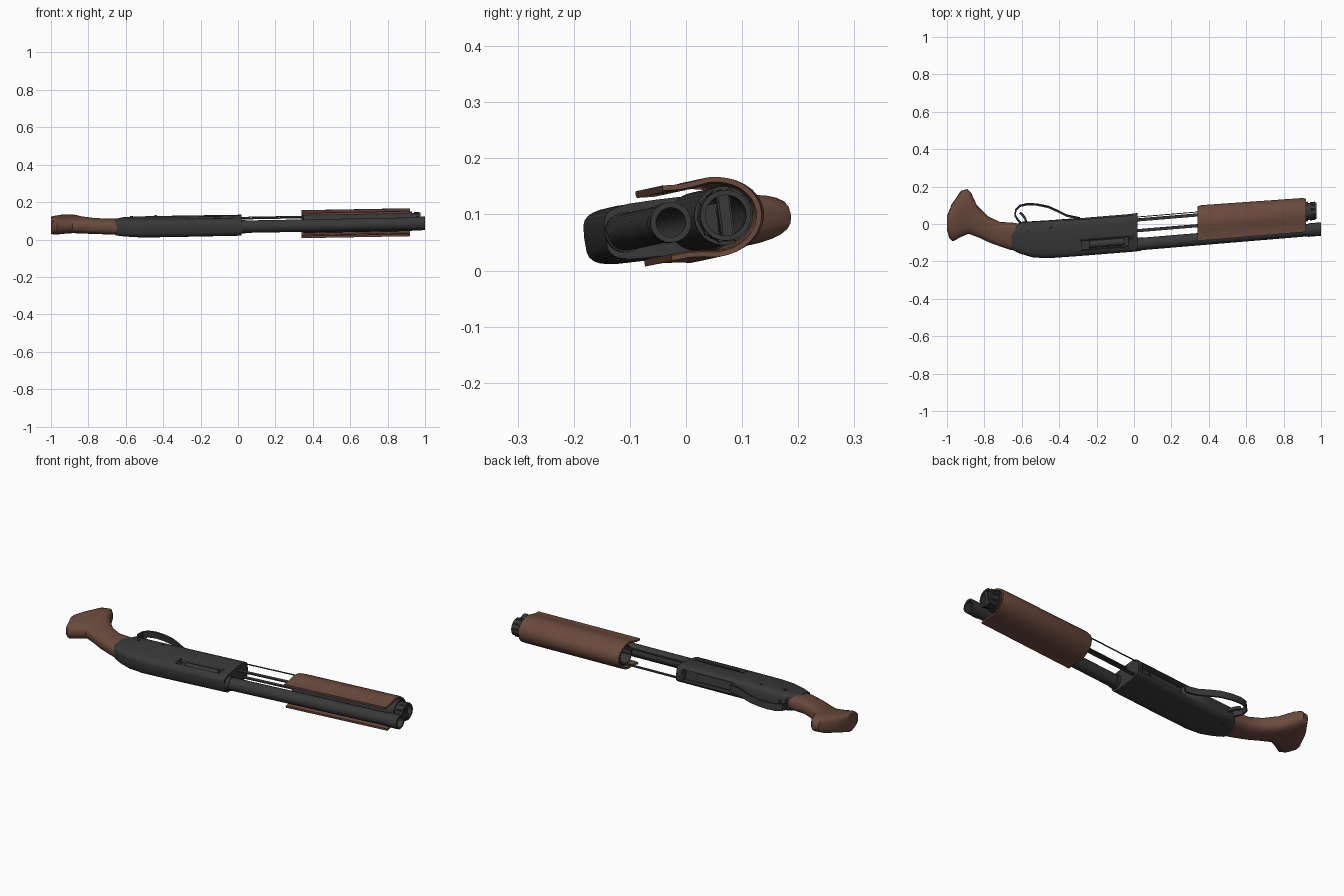
import bpy, bmesh, math
from mathutils import Matrix, Vector

cube = bpy.data.objects.get("Cube")
if cube:
    bpy.data.objects.remove(cube, do_unlink=True)


def material(name, rgb):
    m = bpy.data.materials.new(name)
    m.use_nodes = True
    m.diffuse_color = (*rgb, 1)
    bsdf = m.node_tree.nodes["Principled BSDF"]
    bsdf.inputs["Base Color"].default_value = (*rgb, 1)
    bsdf.inputs["Roughness"].default_value = 0.7
    return m


WOOD = material("brown wood", (0.145, 0.068, 0.047))
METAL = material("dark steel", (0.04, 0.04, 0.04))

# Parts are built lying straight: x along the barrel, y from barrel to trigger, z sideways.
# POSE tilts and rolls the whole thing into place.
SLOPE, RISE, ROLL, BASE_Y, BASE_Z = 0.083, 0.018, 0.13, -0.11, 0.068
POSE = Matrix(((1, 0, 0, 0), (SLOPE, 1, -ROLL, BASE_Y), (RISE, ROLL, 1, BASE_Z), (0, 0, 0, 1)))


def local(x, y):
    """Posed plan position to straight position."""
    return Vector((x, y - BASE_Y - SLOPE * x, 0))


def finish(name, bm, mat, posed=True):
    bmesh.ops.recalc_face_normals(bm, faces=bm.faces)
    me = bpy.data.meshes.new(name)
    bm.to_mesh(me)
    bm.free()
    if posed:
        me.transform(POSE)
    me.materials.append(mat)
    ob = bpy.data.objects.new(name, me)
    bpy.context.collection.objects.link(ob)
    bpy.ops.object.select_all(action='DESELECT')
    ob.select_set(True)
    bpy.context.view_layer.objects.active = ob
    bpy.ops.object.shade_smooth_by_angle(angle=math.radians(35))
    return ob


def loft(name, rings, mat, closed=False):
    """Skin a list of equal rings; cap the ends, or join last to first if closed."""
    bm = bmesh.new()
    vs = [[bm.verts.new(p) for p in r] for r in rings]
    n = len(vs[0])
    pairs = list(zip(vs, vs[1:]))
    if closed:
        pairs.append((vs[-1], vs[0]))
    for a, b in pairs:
        for i in range(n):
            j = (i + 1) % n
            bm.faces.new((a[i], a[j], b[j], b[i]))
    if not closed:
        bm.faces.new(vs[0])
        bm.faces.new(vs[-1])
    return finish(name, bm, mat)


def oval(a, b, half, power, n=28):
    """Rounded section spanning edge points a and b, with a sideways half width."""
    mid, arm = (a + b) / 2, (a - b) / 2
    ring = []
    for i in range(n):
        t = 2 * math.pi * i / n
        c, s = math.cos(t), math.sin(t)
        c, s = (math.copysign(abs(k) ** (2 / power), k) for k in (c, s))
        ring.append(mid + arm * c + Vector((0, 0, half * s)))
    return ring


def circle(x, y, r, n=28, z=0):
    return [Vector((x, y + r * math.cos(2 * math.pi * i / n), z + r * math.sin(2 * math.pi * i / n)))
            for i in range(n)]


def pipe(name, x0, x1, y, outer, inner, mat):
    rings = [circle(x, y, r) for x, r in ((x0, inner), (x0, outer), (x1, outer), (x1, inner))]
    return loft(name, rings, mat, closed=True)


def box(name, lo, hi, mat, bevel=0.0):
    bm = bmesh.new()
    bmesh.ops.create_cube(bm, size=1)
    for v in bm.verts:
        v.co = [l + (h - l) * (c + 0.5) for l, h, c in zip(lo, hi, v.co)]
    if bevel:
        bmesh.ops.bevel(bm, geom=bm.edges[:], offset=bevel, segments=2, affect='EDGES')
    return finish(name, bm, mat)


def cut(ob, cutter):
    mod = ob.modifiers.new("cut", 'BOOLEAN')
    mod.operation, mod.object, mod.solver = 'DIFFERENCE', cutter, 'EXACT'
    cutter.hide_render = True
    bpy.context.view_layer.objects.active = ob
    bpy.ops.object.modifier_apply(modifier=mod.name)
    bpy.data.objects.remove(cutter, do_unlink=True)


# Stock: sections given by trigger-side and top-side edge points, then half width
stock = [((-.60, .0), (-.61, -.14), .040), ((-.66, .008), (-.66, -.138), .040),
         ((-.715, .01), (-.70, -.125), .040), ((-.78, .04), (-.77, -.10), .041),
         ((-.84, .10), (-.83, -.072), .043), ((-.87, .165), (-.885, -.052), .045),
         ((-.89, .187), (-.93, -.072), .046), ((-.925, .178), (-.968, -.093), .047),
         ((-.975, .105), (-.988, -.075), .047), ((-1, .04), (-1, -.03), .046)]
loft("stock", [oval(local(*a), local(*b), w, 2.7) for a, b, w in stock], WOOD)

# Receiver: squared section with a rounded, sloping tail
body = [(.02, -.036, .165, .050), (-.30, -.035, .165, .051), (-.46, -.033, .166, .051),
        (-.54, -.022, .168, .050), (-.61, .004, .170, .047), (-.655, .03, .13, .042)]
receiver = loft("receiver", [oval(Vector((x, lo, 0)), Vector((x, hi, 0)), w, 4)
                             for x, lo, hi, w in body], METAL)
cut(receiver, box("port_cutter", (-.28, -.002, .022), (-.03, .05, .1), METAL))
cut(receiver, box("loading_cutter", (-.30, .125, -.03), (-.01, .2, .03), METAL))
loft("bolt", [circle(x, .024, .019, 16, .026) for x in (-.24, -.05)], METAL)
box("shell_lifter", (-.29, .13, -.022), (-.08, .14, .022), METAL, .003)
for i, (x, y) in enumerate(((-.57, .12), (-.44, .13))):
    bm = bmesh.new()
    bmesh.ops.create_cone(bm, cap_ends=True, segments=12, radius1=.008, radius2=.008, depth=.104,
                          matrix=Matrix.Translation((x, y, 0)))
    finish("cross_pin_%d" % (i + 1), bm, METAL)

# Barrel with a slightly thicker muzzle
pipe("barrel", -.02, .95, 0, .033, .026, METAL)
pipe("muzzle_ring", .93, 1.0, 0, .036, .026, METAL)
pipe("barrel_collar", .0, .04, 0, .036, .030, METAL)

# Action bars between receiver and sliding grip
box("action_bar_upper", (-.02, .069, .030), (.40, .085, .036), METAL)
box("action_bar_lower", (-.02, .118, -.036), (.40, .134, -.030), METAL)
box("guide_wire", (-.02, .148, .028), (.40, .152, .033), METAL)


# Sliding grip: a thick U wrapped round the barrel's lower side
def grip_section(x, depth, inset):
    c = .082
    half = [(.0, .067 - inset), (.03, .065 - inset), (.055, .067 - inset)]
    for i in range(9):
        t = math.pi / 2 * (1 - i / 8)
        half.append((c + (depth - c - inset) * math.cos(t), (.071 - inset) * math.sin(t)))
    return [Vector((x, y, z)) for y, z in half] + [Vector((x, y, -z)) for y, z in half[-2::-1]]


loft("sliding_grip", [grip_section(x, d, 0) + grip_section(x, d, k)[::-1]
                      for x, d, k in ((.34, .176, .009), (.36, .181, .012),
                                      (.90, .174, .012), (.92, .168, .009))], WOOD)
pipe("grip_sleeve", .35, .93, .1, .052, .046, METAL)

# End cap: ring, cross bar and ribs
pipe("cap_ring", .93, .975, .1, .045, .036, METAL)
box("cap_bar", (.94, .088, -.040), (.972, .112, .040), METAL, .003)
for i in range(10):
    a = 2 * math.pi * i / 10
    loft("cap_rib_%d" % (i + 1), [circle(x, .1 + .044 * math.cos(a), .005, 8, .044 * math.sin(a))
                                  for x in (.94, .968)], METAL)


# Trigger guard and trigger: flat strips swept along a path
def strip(name, path, thick, half):
    pts = [local(*p) for p in path]
    rings = []
    for i, p in enumerate(pts):
        d = (pts[min(i + 1, len(pts) - 1)] - pts[max(i - 1, 0)]).normalized()
        n = Vector((-d.y, d.x, 0)) * thick / 2
        w = Vector((0, 0, half))
        rings.append([p + n + w, p + n - w, p - n - w, p - n + w])
    return loft(name, rings, METAL)


strip("trigger_guard", [(-.29, .03), (-.36, .045), (-.41, .07), (-.46, .092), (-.52, .104),
                        (-.57, .106), (-.61, .097), (-.632, .075), (-.636, .045), (-.62, .02),
                        (-.60, .0)], .008, .018)
strip("trigger", [(-.575, .0), (-.58, .025), (-.592, .045), (-.61, .06)], .011, .008)
